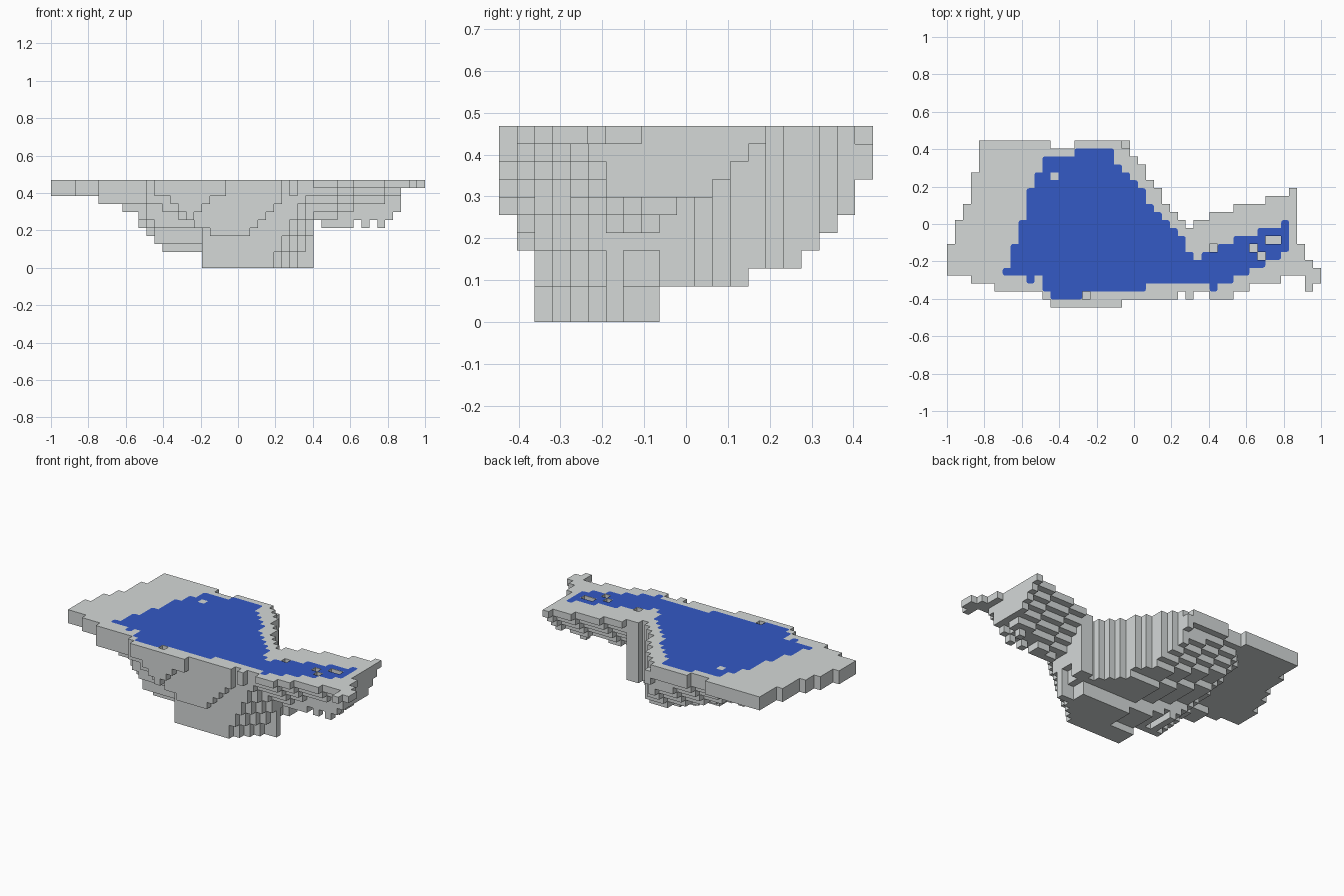
import bpy
import bmesh

cube = bpy.data.objects.get("Cube")
if cube:
    bpy.data.objects.remove(cube, do_unlink=True)

NX, NY, NZ = 47, 21, 11
S = 2 / NX


def material(name, rgb):
    mat = bpy.data.materials.new(name)
    mat.use_nodes = True
    color = (*rgb, 1)
    mat.diffuse_color = color
    mat.node_tree.nodes["Principled BSDF"].inputs["Base Color"].default_value = color
    return mat


def cells(rows):
    """Turn 'start-end' spans, listed from the back row to the front, into cells."""
    found = set()
    for n, row in enumerate(rows):
        for span in row.split():
            a, b = map(int, span.split("-"))
            found |= {(i, NY - 1 - n) for i in range(a, b)}
    return found


def steps(spec):
    """Expand 'value*count' entries into a plain list."""
    out = []
    for part in spec.split():
        value, count = map(int, part.split("*"))
        out += [value] * count
    return out


def point(i, j, k):
    return (-1 + i * S, (j - NY / 2) * S, k * S)


def add_object(name, bm, mat):
    mesh = bpy.data.meshes.new(name)
    bm.to_mesh(mesh)
    bm.free()
    mesh.materials.append(mat)
    obj = bpy.data.objects.new(name, mesh)
    bpy.context.collection.objects.link(obj)
    return obj


# Plan of the stone top and of the water on it
land = cells([
    "4-13 16-23", "4-23", "4-24", "4-25", "3-25", "3-26", "3-27 43-44",
    "3-27 40-44", "2-28 36-44", "2-29 33-44", "1-30 31-44", "1-44", "1-44",
    "0-45", "0-45", "0-46", "0-47", "3-42 45-47", "6-38 45-46",
    "12-29 30-31 33-36", "13-22"])
water = cells([
    "", "16-21", "12-21", "12-22", "11-13 14-23", "11-24", "10-25", "10-25",
    "10-26", "10-27", "9-28 42-43", "9-29 39-43", "9-30 36-40 42-43",
    "8-30 34-38 39-43", "8-31 32-39 40-42", "8-40", "7-38", "10-11 12-36",
    "12-25 33-34", "13-17", ""])
pits = {(38, 7), (39, 6), (40, 8), (41, 8), (17, 1), (33, 7), (22, 20), (25, 16)}

# Lowest layer reached by each column and each row
column_low = steps("9*6 8*3 7*2 5*1 4*1 3*1 2*1 1*1 2*1 1*2 0*14 6*1 "
                   "5*4 6*1 5*1 6*1 5*1 6*1 7*1 10*3")
row_low = steps("6*1 4*1 0*7 2*5 3*3 4*1 5*1 6*1 8*1")
# First column, per row, where the keel starts rising towards the arm
keel_end = dict(zip(range(2, 9), (28, 29, 30, 31, 33, 31, 31)))
front_edge = [min(j for c, j in land if c == i) for i in range(NX)]
back_edge = [max(j for c, j in land if c == i) for i in range(NX)]


def underside(i, j):
    u, v = column_low[i], row_low[j]
    d = j - front_edge[i]
    if i >= 33:                                   # terraced arm with hanging blocks
        if j == 6:
            return u
        return min(10, max(u, 10 - d, 10 - (back_edge[i] - j)))
    if j > 8:                                     # gentle slope to the back and west
        low = v + max(u, (24 - i) // 3)
    else:
        low = max(u, v)
    if i < 19 and j > 1:                          # stepped west flank
        low = max(low, int(8 - 1.5 * d))
    if 4 < j < 9 and i < 23:                      # keel shelf on the back and west
        low += 1
    if j in keel_end:                             # stepped east end of the keel
        low += 2 * max(0, i + 1 - keel_end[j])
    if j == 1:                                    # V-shaped front buttress
        low = max(low, 4 + (21 - i) // 2, i - 20)
    if j == 0:                                    # front ledge
        low = 6 + abs(i - 17)
    return min(low, 9)


# Stone body: only the exposed block faces
solid = set()
for i, j in land:
    top = NZ - 1 if (i, j) in pits else NZ
    solid |= {(i, j, k) for k in range(underside(i, j), top)}

bm = bmesh.new()
corners = {}


def corner(c):
    if c not in corners:
        corners[c] = bm.verts.new(point(*c))
    return corners[c]


for cell in sorted(solid):
    for axis in range(3):
        u, v = (axis + 1) % 3, (axis + 2) % 3
        for side in (0, 1):
            neighbour = list(cell)
            neighbour[axis] += 2 * side - 1
            if tuple(neighbour) in solid:
                continue
            quad = []
            for du, dv in ((0, 0), (1, 0), (1, 1), (0, 1)):
                c = list(cell)
                c[axis] += side
                c[u] += du
                c[v] += dv
                quad.append(corner(tuple(c)))
            bm.faces.new(quad if side else quad[::-1])
add_object("stone_body", bm, material("stone grey", (0.66, 0.69, 0.685)))

# Water sheet with softened outer corners
bm = bmesh.new()
for i, j in sorted(water):
    bm.faces.new([bm.verts.new(point(i + a, j + b, NZ))
                  for a, b in ((0, 0), (1, 0), (1, 1), (0, 1))])
bmesh.ops.remove_doubles(bm, verts=bm.verts[:], dist=S / 10)
bmesh.ops.bevel(bm, geom=[v for v in bm.verts if len(v.link_faces) == 1],
                offset=S * 0.3, segments=2, profile=0.5, affect='VERTICES')
sheet = add_object("water_surface", bm, material("deep blue water", (0.033, 0.1, 0.56)))
sheet.location.z = 0.002
